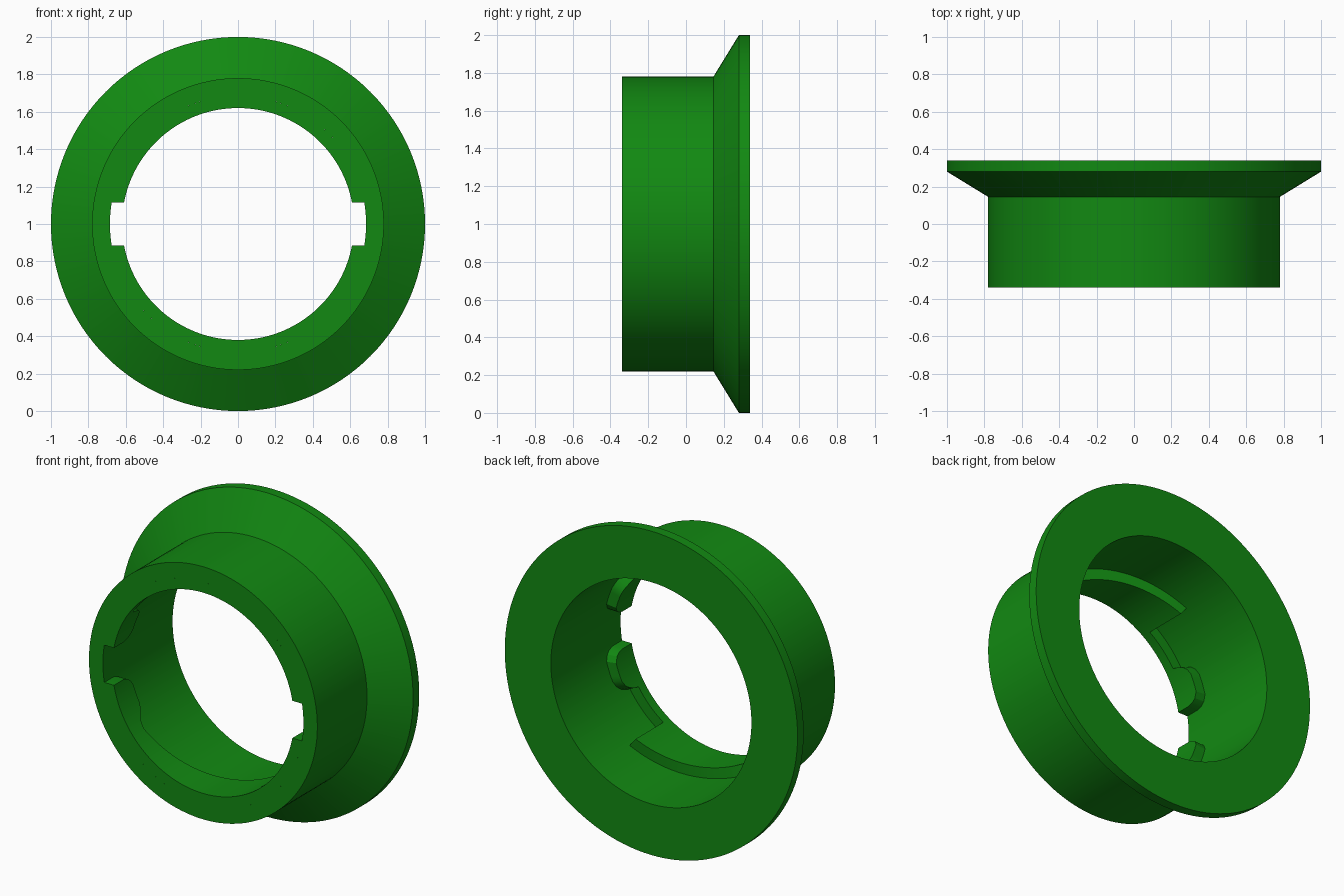
import bpy, bmesh, math

if "Cube" in bpy.data.objects:
    bpy.data.objects.remove(bpy.data.objects["Cube"])

green = bpy.data.materials.new("green")
green.diffuse_color = (0.006, 0.25, 0.006, 1)
green.use_nodes = True
green.node_tree.nodes["Principled BSDF"].inputs["Base Color"].default_value = green.diffuse_color

BORE, LIP, FRONT, CZ = 0.685, 0.62, -0.34, 1.0
NOTCH = 0.116          # half height of the notches
SEG = 128


def finish(name, bm):
    bmesh.ops.recalc_face_normals(bm, faces=bm.faces)
    me = bpy.data.meshes.new(name)
    bm.to_mesh(me)
    bm.free()
    me.materials.append(green)
    ob = bpy.data.objects.new(name, me)
    bpy.context.collection.objects.link(ob)
    bpy.ops.object.select_all(action='DESELECT')
    ob.select_set(True)
    bpy.context.view_layer.objects.active = ob
    bpy.ops.object.shade_smooth_by_angle(angle=math.radians(25))
    return ob


def sweep(bm, rings, closed):
    """Skin equal-length loops of points into a tube."""
    vs = [[bm.verts.new(p) for p in r] for r in rings]
    n, m = len(vs), len(vs[0])
    for i in range(n if closed else n - 1):
        a, b = vs[i], vs[(i + 1) % n]
        for j in range(m):
            k = (j + 1) % m
            bm.faces.new((a[j], a[k], b[k], b[j]))
    if not closed:
        bm.faces.new(vs[0])
        bm.faces.new(vs[-1])


def polar(r, y, a):
    return (r * math.cos(a), y, CZ + r * math.sin(a))


# Flanged tube: closed section (radius, y) turned about the y axis
section = [(0.78, FRONT), (0.78, 0.145), (1.0, 0.28), (1.0, 0.34),
           (BORE, 0.34), (BORE, FRONT)]
bm = bmesh.new()
sweep(bm, [[polar(r, y, 2 * math.pi * i / SEG) for r, y in section]
           for i in range(SEG)], True)
finish("flanged_tube", bm)

# Bayonet lip depth by angle below the notch: stop bump, gap, step, ramp, bump
steps = [(10.7, 0.09), (11.5, 0.125), (13, 0.15), (16, 0.17), (26, 0.17),
         (29, 0.155), (31, 0.13), (32.5, 0.09), (33, 0.06), (55.5, 0.06),
         (55.55, 0.33), (141, 0.11), (145, 0.12), (148, 0.145), (151, 0.165),
         (154, 0.175), (164, 0.17), (167, 0.15), (168.5, 0.125), (169.3, 0.09)]

# Subdivide the long spans so the lip stays round
stations = [steps[0]]
for (a0, d0), (a1, d1) in zip(steps, steps[1:]):
    n = max(1, math.ceil((a1 - a0) / 2.8))
    stations += [(a0 + (a1 - a0) * i / n, d0 + (d1 - d0) * i / n)
                 for i in range(1, n + 1)]


def lip_ring(a, d, turn):
    a = -math.radians(a)
    # outer edge is stretched so the notch sides stay level
    lo_in, lo_out = math.asin(NOTCH / LIP), math.asin(NOTCH / BORE)
    t = (-a - lo_in) / (math.pi - 2 * lo_in)
    b = -(lo_out + t * (math.pi - 2 * lo_out))
    a, b, y = a + turn, b + turn, FRONT + d
    return [polar(LIP, FRONT, a), polar(LIP, y, a),
            polar(BORE, y, b), polar(BORE, FRONT, b)]


for name, turn in (("lower_lip", 0), ("upper_lip", math.pi)):
    bm = bmesh.new()
    sweep(bm, [lip_ring(a, d, turn) for a, d in stations], False)
    finish(name, bm)
